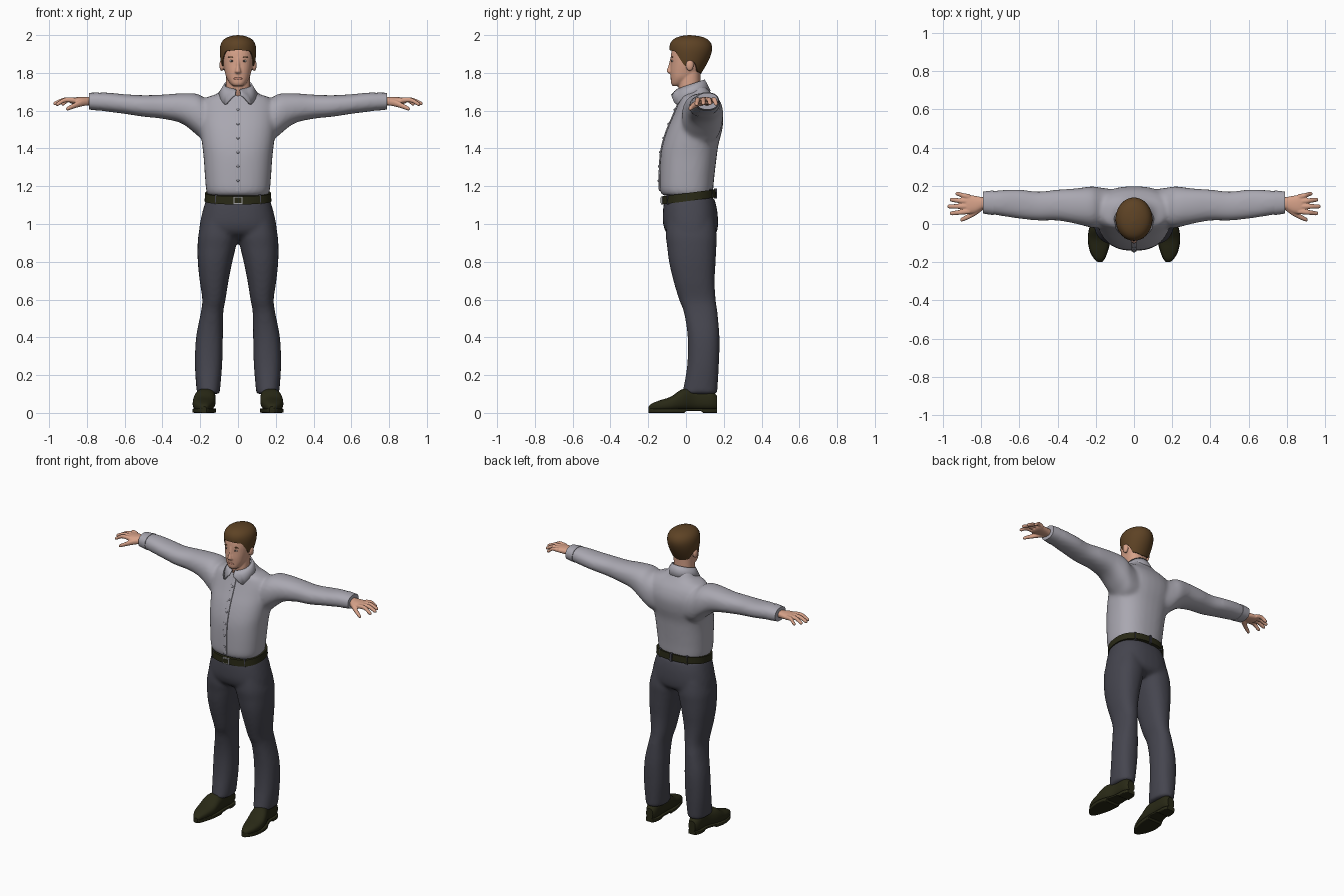
import bpy, bmesh
from math import sin, cos, pi
from mathutils import Matrix

cube = bpy.data.objects.get("Cube")
if cube:
    bpy.data.objects.remove(cube, do_unlink=True)


def material(name, *rgb):
    mat = bpy.data.materials.new(name)
    mat.use_nodes = True
    mat.diffuse_color = (*rgb, 1)
    mat.node_tree.nodes["Principled BSDF"].inputs["Base Color"].default_value = (*rgb, 1)
    return mat


SHIRT = material("shirt_grey", .40, .39, .44)
TROUSERS = material("trouser_slate", .06, .06, .078)
LEATHER = material("dark_leather", .022, .022, .008)
SKIN = material("skin", .68, .36, .25)
HAIR = material("brown_hair", .11, .055, .018)
METAL = material("buckle_metal", .35, .35, .36)
EYE = material("eye_white", .6, .55, .5)
IRIS = material("iris_dark", .04, .03, .025)
LIPS = material("lip_pink", .5, .22, .16)


def smooth(table, n=6):
    """Catmull-Rom interpolation of rows of numbers."""
    rows = []
    pts = [table[0]] + list(table) + [table[-1]]
    for a, b, c, d in zip(pts, pts[1:], pts[2:], pts[3:]):
        for i in range(n):
            t = i / n
            rows.append(tuple(q + t / 2 * (r - p + t * (2*p - 5*q + 4*r - s + t * (3*(q - r) + s - p)))
                              for p, q, r, s in zip(a, b, c, d)))
    return rows + [table[-1]]


def lookup(rows, t):
    """Row values at key t, where keys only rise."""
    for a, b in zip(rows, rows[1:]):
        if t <= b[0]:
            f = max(0, (t - a[0]) / (b[0] - a[0]))
            return [p + f * (q - p) for p, q in zip(a[1:], b[1:])]
    return rows[-1][1:]


def sym(table):
    """Half-width rows to full-width rows."""
    return [(z, -w, w, front, back) for z, w, front, back in table]


def loft(bm, rows, axis=2, power=2.3, tilt=0, mirror=False, seg=32):
    """Skin of superellipse sections given as (position, min, max, min, max)."""
    for side in ((1, -1) if mirror else (1,)):
        rings = []
        for t, a0, a1, b0, b1 in rows:
            ring = []
            for k in range(seg):
                u, v = cos(2 * pi * k / seg), sin(2 * pi * k / seg)
                u = abs(u) ** (2 / power) * (1 if u > 0 else -1)
                v = abs(v) ** (2 / power) * (1 if v > 0 else -1)
                co = [(a0 + a1 + u * (a1 - a0)) / 2, (b0 + b1 + v * (b1 - b0)) / 2]
                co.insert(axis, t)
                ring.append(bm.verts.new((co[0] * side, co[1], co[2] + tilt * co[1])))
            rings.append(ring)
        skin(bm, rings, True)
        bm.faces.new(rings[0])
        bm.faces.new(rings[-1])


def skin(bm, rings, closed):
    for lo, hi in zip(rings, rings[1:]):
        for k in range(len(lo) if closed else len(lo) - 1):
            j = (k + 1) % len(lo)
            bm.faces.new((lo[k], lo[j], hi[j], hi[k]))


def blob(bm, centre, size, mirror=False):
    for side in ((1, -1) if mirror else (1,)):
        place = Matrix.Translation((centre[0] * side, *centre[1:])) @ Matrix.Diagonal((*size, 1))
        bmesh.ops.create_uvsphere(bm, u_segments=16, v_segments=10, radius=1, matrix=place)


def box(bm, centre, size):
    bmesh.ops.create_cube(bm, matrix=Matrix.Translation(centre) @ Matrix.Diagonal((*size, 1)))


def finish(bm, name, mat, voxel=0, relax=6, thick=0):
    bmesh.ops.recalc_face_normals(bm, faces=bm.faces)
    mesh = bpy.data.meshes.new(name)
    bm.to_mesh(mesh)
    bm.free()
    mesh.materials.append(mat)
    obj = bpy.data.objects.new(name, mesh)
    bpy.context.collection.objects.link(obj)
    bpy.ops.object.select_all(action='DESELECT')
    obj.select_set(True)
    bpy.context.view_layer.objects.active = obj
    if thick:
        obj.modifiers.new("thickness", 'SOLIDIFY').thickness = thick
    if voxel:
        mesh.polygons.foreach_set("use_smooth", [True] * len(mesh.polygons))
        fuse = obj.modifiers.new("fuse", 'REMESH')
        fuse.mode, fuse.voxel_size, fuse.use_smooth_shade = 'VOXEL', voxel, True
        soft = obj.modifiers.new("relax", 'SMOOTH')
        soft.factor, soft.iterations = .5, relax
    else:
        bpy.ops.object.shade_smooth_by_angle(angle=.7)
    return obj


# Shirt body and sleeves
torso = smooth(sym([
    (1.15, .155, -.12, .135), (1.175, .168, -.138, .143), (1.25, .175, -.14, .15),
    (1.35, .182, -.136, .162), (1.42, .19, -.125, .172), (1.5, .2, -.1, .192),
    (1.57, .205, -.07, .197), (1.63, .2, -.045, .178), (1.67, .165, -.03, .15),
    (1.69, .11, -.02, .135), (1.73, .075, -.01, .11)]))
sleeve = [(.1, 0, .18, 1.42, 1.64), (.17, -.02, .19, 1.43, 1.665), (.22, -.02, .197, 1.473, 1.69),
          (.3, 0, .187, 1.533, 1.692), (.4, .018, .18, 1.557, 1.685), (.5, .018, .17, 1.568, 1.682),
          (.6, .028, .18, 1.583, 1.687), (.7, .043, .177, 1.596, 1.696), (.785, .058, .167, 1.608, 1.692)]
bm = bmesh.new()
loft(bm, torso, power=2.4)
loft(bm, smooth(sleeve), axis=0, mirror=True)
finish(bm, "shirt", SHIRT, voxel=.011, relax=8)

# Cuffs
bm = bmesh.new()
loft(bm, [(.735, .046, .176, 1.6, 1.697), (.79, .055, .17, 1.606, 1.694)], axis=0, mirror=True)
finish(bm, "cuffs", SHIRT)

# Button strip and buttons
bm = bmesh.new()
loft(bm, [(z, -.014, .014, y - .005, y + .03) for z, _, _, y, _ in torso if 1.17 < z < 1.68], power=8)
finish(bm, "button_strip", SHIRT)
bm = bmesh.new()
for i in range(6):
    z = 1.23 + .075 * i
    blob(bm, (0, lookup(torso, z)[2] - .006, z), (.007, .004, .007))
finish(bm, "buttons", SHIRT)

# Folded collar, open at the front, with two points
lower = [(0, 1.695), (.3, 1.675), (.72, 1.63), (1.1, 1.665), (1.6, 1.69), (pi, 1.705)]
rings = [[], [], []]
bm = bmesh.new()
for i in range(49):
    a = .15 + (2 * pi - .3) * i / 48
    fold = min(a, 2 * pi - a)
    back = (1 - cos(a)) / 2
    top, low = 1.715 + .05 * back, lookup(lower, fold)[0]
    for ring, w, d, z in zip(rings, (.073, .086, .106), (.074, .088, .105), (top, top * .6 + low * .4, low)):
        ring.append(bm.verts.new((w * sin(a), .025 - d * cos(a), z)))
skin(bm, rings, False)
finish(bm, "collar", SHIRT, thick=.009)

# Trousers: hips and legs fused together
hips = sym([(1.14, .165, -.112, .148), (1.08, .184, -.121, .164), (1.0, .202, -.121, .17),
            (.95, .2, -.1, .158), (.92, .13, -.05, .11)])
leg = [(1.02, .02, .19, -.1, .15), (.94, 0, .21, -.107, .163), (.88, .011, .214, -.1, .161),
       (.8, .03, .213, -.09, .157), (.7, .05, .203, -.067, .152), (.6, .066, .189, -.037, .157),
       (.53, .078, .197, -.011, .167), (.4, .08, .222, .009, .177), (.25, .084, .228, .006, .174),
       (.1, .097, .218, -.02, .165)]
bm = bmesh.new()
loft(bm, smooth(hips), power=2.4)
loft(bm, smooth(leg), mirror=True)
finish(bm, "trousers", TROUSERS, voxel=.011)

# Belt, higher at the back, with loops and buckle
TILT = .13
bm = bmesh.new()
loft(bm, sym([(1.12, .177, -.126, .159), (1.163, .174, -.125, .157)]), power=2.4, tilt=TILT, seg=64)
finish(bm, "belt", LEATHER)
bm = bmesh.new()
for x, y in ((.115, -.092), (-.115, -.092), (.1, .132), (-.1, .132), (0, .157)):
    box(bm, (x, y, 1.141 + TILT * y), (.014, .016, .054))
finish(bm, "belt_loops", TROUSERS)
bm = bmesh.new()
box(bm, (0, -.126, 1.125), (.05, .012, .042))
finish(bm, "buckle", METAL)
bm = bmesh.new()
box(bm, (0, -.129, 1.125), (.036, .01, .028))
finish(bm, "buckle_strap", LEATHER)

# Shoes and soles
shoe = smooth([(.165, .135, .185, .02, .09), (.13, .122, .2, .015, .12), (.05, .12, .205, .015, .13),
               (-.02, .118, .232, .012, .125), (-.08, .123, .24, .01, .086), (-.14, .138, .23, .01, .066),
               (-.18, .154, .209, .012, .05), (-.198, .168, .19, .016, .034)])
bm = bmesh.new()
loft(bm, shoe, axis=1, power=2.5, mirror=True)
finish(bm, "shoes", LEATHER)
bm = bmesh.new()
loft(bm, [(y, a - .002, b + .002, .01 if abs(y - .04) < .04 else 0, .024) for y, a, b, _, _ in shoe],
     axis=1, power=7, mirror=True)
finish(bm, "soles", LEATHER)

# Hands: palm, four fingers and a thumb
bm = bmesh.new()
palm = [(.76, .088, .138, 1.625, 1.672), (.79, .08, .14, 1.628, 1.672), (.83, .058, .147, 1.63, 1.672),
        (.87, .053, .152, 1.634, 1.67), (.888, .06, .148, 1.64, 1.665)]
loft(bm, smooth(palm), axis=0, mirror=True)
for tip, base_y, tip_y, drop in ((.935, .142, .158, .022), (.965, .117, .127, .02),
                                 (.977, .092, .092, .02), (.965, .066, .056, .024)):
    path = [(.86, base_y, 1.654, .014), ((.86 + tip) / 2, (base_y + tip_y) / 2, 1.657, .0125),
            (tip - .012, tip_y, 1.66 - drop, .011), (tip, tip_y, 1.657 - drop, .006)]
    loft(bm, [(x, y - r, y + r, z - r, z + r) for x, y, z, r in smooth(path)], axis=0, mirror=True, seg=16)
thumb = [(.79, .09, 1.645, .016), (.83, .063, 1.64, .018), (.87, .038, 1.625, .014),
         (.9, .024, 1.612, .011), (.91, .02, 1.608, .006)]
loft(bm, [(x, y - r, y + r, z - r, z + r) for x, y, z, r in smooth(thumb)], axis=0, mirror=True, seg=16)
finish(bm, "hands", SKIN, voxel=.004, relax=3)

# Head, neck, nose and ears fused together
head = sym([(1.73, .024, -.07, -.03), (1.745, .042, -.079, .01), (1.775, .061, -.081, .05),
            (1.81, .071, -.083, .08), (1.85, .079, -.081, .1), (1.89, .083, -.08, .115),
            (1.93, .08, -.072, .11), (1.96, .065, -.05, .09), (1.98, .04, -.02, .06)])
neck = sym([(1.66, .068, -.015, .09), (1.72, .065, -.04, .077), (1.82, .065, -.03, .077)])
nose = sym([(1.796, .011, -.09, -.05), (1.804, .018, -.101, -.05), (1.815, .015, -.102, -.05),
            (1.84, .01, -.093, -.05), (1.88, .009, -.083, -.05)])
bm = bmesh.new()
loft(bm, smooth(head))
loft(bm, smooth(neck))
loft(bm, smooth(nose), seg=16)
blob(bm, (.086, .02, 1.84), (.013, .021, .031), mirror=True)
finish(bm, "head", SKIN, voxel=.0045, relax=3)

# Eyes, brows and mouth
for name, mat, centre, size in (
        ("eyes", EYE, (.032, -.0715, 1.863), (.013, .0055, .006)),
        ("irises", IRIS, (.032, -.075, 1.863), (.0055, .0035, .0055)),
        ("brows", HAIR, (.034, -.0715, 1.884), (.019, .006, .004)),
        ("lips", LIPS, (.008, -.078, 1.77), (.015, .005, .006))):
    bm = bmesh.new()
    blob(bm, centre, size, mirror=True)
    finish(bm, name, mat)

# Hair cap rising from a shaped hairline to the crown
cap = smooth([(1.79, .07, -.03, .076), (1.84, .087, -.07, .106), (1.89, .095, -.084, .13),
              (1.93, .096, -.088, .139), (1.96, .088, -.081, .131), (1.982, .068, -.06, .108),
              (1.995, .036, -.025, .068), (2.0, .002, .015, .019)])
hairline = [(0, 1.922), (.75, 1.915), (1.05, 1.87), (1.3, 1.835), (1.5, 1.84),
            (1.65, 1.867), (1.9, 1.85), (2.2, 1.807), (pi, 1.795)]
bm = bmesh.new()
rings = [[] for _ in range(16)]
for k in range(64):
    a = 2 * pi * k / 64
    low = lookup(hairline, min(a, 2 * pi - a))[0]
    for i, ring in enumerate(rings):
        z = low + (2 - low) * sin(max(i - 1, 0) / 14 * pi / 2)
        w, front, back = lookup(cap, z)
        shrink = .8 if i == 0 else 1
        mid, half = (front + back) / 2, (back - front) / 2
        ring.append(bm.verts.new((shrink * w * sin(a), mid - shrink * half * cos(a), z)))
skin(bm, rings, True)
bm.faces.new(rings[-1])
finish(bm, "hair", HAIR)
